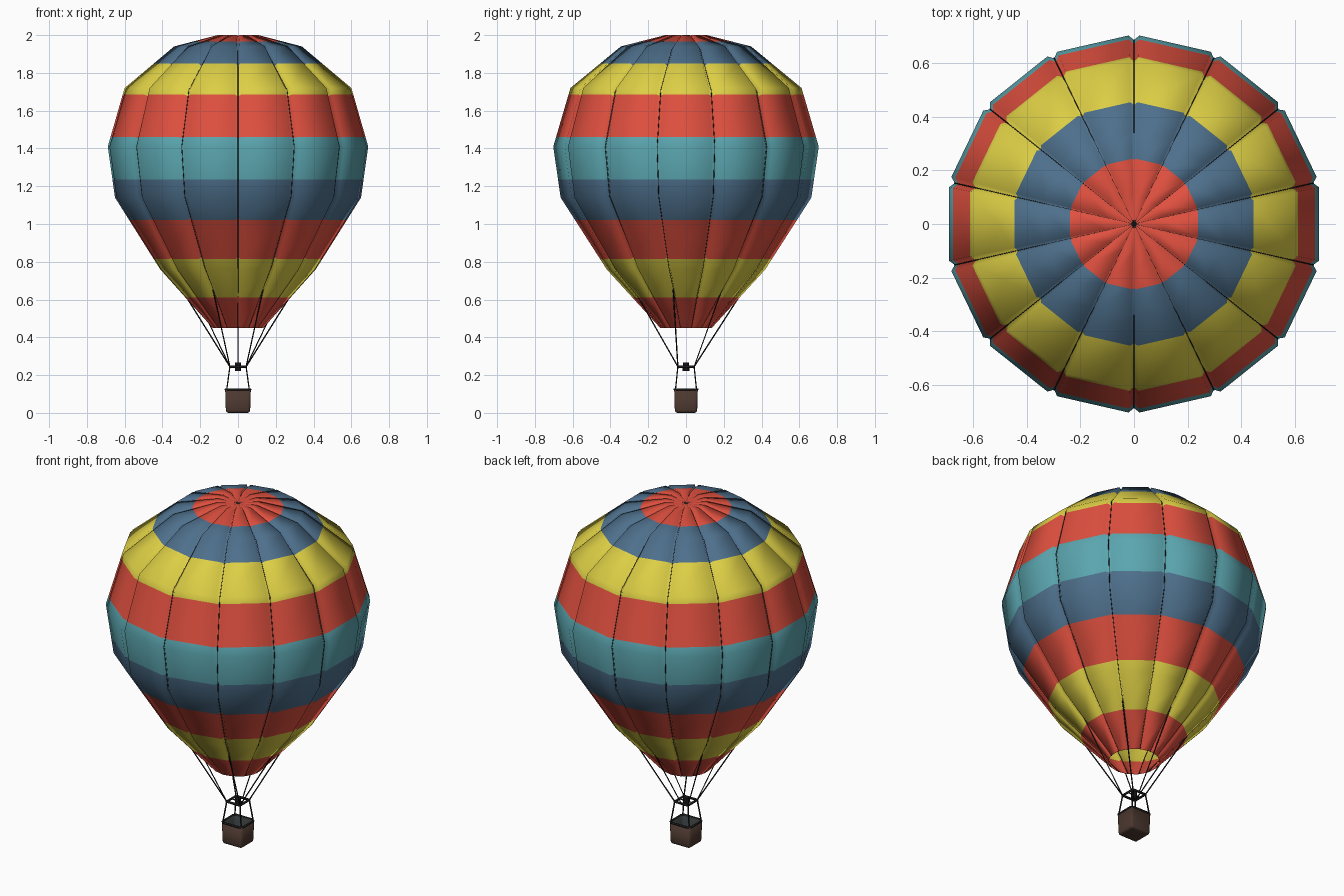
import bpy, bmesh, math
from mathutils import Vector

if "Cube" in bpy.data.objects:
    bpy.data.objects.remove(bpy.data.objects["Cube"])


def material(name, rgb):
    m = bpy.data.materials.new(name)
    m.diffuse_color = (*rgb, 1)
    m.use_nodes = True
    m.node_tree.nodes["Principled BSDF"].inputs["Base Color"].default_value = m.diffuse_color
    return m


RED = material("red fabric", (0.74, 0.08, 0.05))
YELLOW = material("yellow fabric", (0.72, 0.62, 0.06))
BLUE = material("blue fabric", (0.075, 0.16, 0.26))
TEAL = material("teal fabric", (0.105, 0.38, 0.43))
BROWN = material("brown wicker", (0.07, 0.038, 0.028))
BLACK = material("black rope", (0.012, 0.012, 0.012))
GREY = material("dark lining", (0.03, 0.036, 0.038))

# Envelope outline (radius, height) and the heights where the stripes change
PROFILE = [(0.137, 0.45), (0.42, 0.76), (0.664, 1.14), (0.703, 1.41),
           (0.612, 1.72), (0.345, 1.94), (0.11, 2.0)]
STRIPES = [0.61, 0.815, 1.02, 1.235, 1.46, 1.685, 1.85, 1.966]
BANDS = [0, 1, 0, 2, 3, 0, 1, 2, 0]
GORES = 14
STEP = 2 * math.pi / GORES


def radius_at(z):
    for (r0, z0), (r1, z1) in zip(PROFILE, PROFILE[1:]):
        if z <= z1:
            return r0 + (r1 - r0) * (z - z0) / (z1 - z0)
    return PROFILE[-1][0]


def seam_point(z):
    """Radius and height of a seam, pushed in from the outline."""
    lo, hi = max(0.45, z - 0.06), min(2.0, z + 0.06)
    t = Vector((radius_at(hi) - radius_at(lo), hi - lo)).normalized()
    r = radius_at(z)
    d = min(0.018, 0.055 * r + 0.002)
    return r - d * t.y, z + d * t.x * (0 if z <= 0.45 else 1)


def polar(r, a, z):
    return Vector((r * math.cos(a), r * math.sin(a), z))


def new_object(name, bm, mats):
    mesh = bpy.data.meshes.new(name)
    bmesh.ops.recalc_face_normals(bm, faces=bm.faces)
    bm.to_mesh(mesh)
    bm.free()
    ob = bpy.data.objects.new(name, mesh)
    bpy.context.collection.objects.link(ob)
    for m in mats:
        mesh.materials.append(m)
    return ob


def ropes(name, paths, radius, closed=False, sides=0):
    cu = bpy.data.curves.new(name, 'CURVE')
    cu.dimensions = '3D'
    cu.bevel_depth = radius
    cu.bevel_resolution = sides
    cu.use_fill_caps = True
    for path in paths:
        s = cu.splines.new('POLY')
        s.points.add(len(path) - 1)
        for p, co in zip(s.points, path):
            p.co = (*co, 1)
        s.use_cyclic_u = closed
    cu.materials.append(BLACK)
    ob = bpy.data.objects.new(name, cu)
    bpy.context.collection.objects.link(ob)
    return ob


# Envelope: straight gores with a narrow inward fold at each seam
heights = sorted([z for _, z in PROFILE] + STRIPES)
bm = bmesh.new()
rings = []
for z in heights:
    ring = []
    sr, sz = seam_point(z)
    for k in range(GORES):
        a = math.pi / 2 + k * STEP
        ring.append(bm.verts.new(polar(sr, a, sz)))
        for off in (0.028, STEP - 0.028):
            ring.append(bm.verts.new(polar(radius_at(z), a + off, z)))
    rings.append(ring)
n = GORES * 3
for i in range(len(rings) - 1):
    mid = (heights[i] + heights[i + 1]) / 2
    band = BANDS[sum(mid > s for s in STRIPES)]
    for j in range(n):
        k = (j + 1) % n
        f = bm.faces.new((rings[i][j], rings[i][k], rings[i + 1][k], rings[i + 1][j]))
        f.material_index = band
apex = bm.verts.new((0, 0, 1.99))
for j in range(n):
    bm.faces.new((rings[-1][j], rings[-1][(j + 1) % n], apex))
for f in bm.faces:
    f.smooth = True
new_object("envelope", bm, [RED, YELLOW, BLUE, TEAL])

# Seam cords lying in the folds
cords = []
for k in range(GORES):
    a = math.pi / 2 + k * STEP
    cords.append([polar(r + 0.002, a, z) for r, z in map(seam_point, heights)]
                 + [Vector((0, 0, 1.99))])
ropes("seam_cords", cords, 0.002)

# Burner frame, its suspension ropes and basket ropes
H, FZ = 0.043, 0.245
corners = [(H, H), (-H, H), (-H, -H), (H, -H)]
ropes("burner_frame", [[Vector((x, y, FZ)) for x, y in corners]], 0.007, True, 1)
rigging = []
for k in range(7):
    a = math.pi / 2 + k * 2 * STEP
    foot = Vector((math.copysign(H, math.cos(a)), math.copysign(H, math.sin(a)), FZ))
    if k == 0:
        foot.x = 0
    r, z = seam_point(0.64)
    rigging.append([foot, polar(r + 0.008, a, z)])
ropes("envelope_ropes", rigging, 0.0035)
ropes("basket_ropes", [[Vector((x, y, FZ)), Vector((x * 1.4, y * 1.3, 0.12))]
                       for x, y in corners], 0.004)

# Burner on a cross bar
ropes("burner_bar", [[Vector((-H, 0, FZ)), Vector((H, 0, FZ))]], 0.004)
bm = bmesh.new()
bmesh.ops.create_cone(bm, cap_ends=True, segments=10, radius1=0.018, radius2=0.016, depth=0.045)
bmesh.ops.translate(bm, vec=(0, 0, 0.245), verts=bm.verts)
new_object("burner", bm, [BLACK])

# Basket: tapered open box with rounded corners
bm = bmesh.new()
bmesh.ops.create_cube(bm, size=2)
for v in bm.verts:
    top = v.co.z > 0
    s = 0.068 if top else 0.064
    v.co = (v.co.x * s, v.co.y * s * 0.92, 0.125 if top else 0)
bmesh.ops.delete(bm, geom=[f for f in bm.faces if f.normal.z > 0.9], context='FACES_ONLY')
edges = [e for e in bm.edges if min(v.co.z for v in e.verts) < 0.01]
bmesh.ops.bevel(bm, geom=edges, offset=0.014, segments=3, profile=0.5, affect='EDGES')
for f in bm.faces:
    f.smooth = True
basket = new_object("basket", bm, [BROWN, GREY])
wall = basket.modifiers.new("wall", 'SOLIDIFY')
wall.thickness = 0.008
wall.material_offset = 1

# Padded rim around the basket
X, Y, C = 0.066, 0.061, 0.012
rim = [(X, Y - C), (X - C, Y), (C - X, Y), (-X, Y - C),
       (-X, C - Y), (C - X, -Y), (X - C, -Y), (X, C - Y)]
ropes("basket_rim", [[Vector((x, y, 0.125)) for x, y in rim]], 0.006, True, 1)
